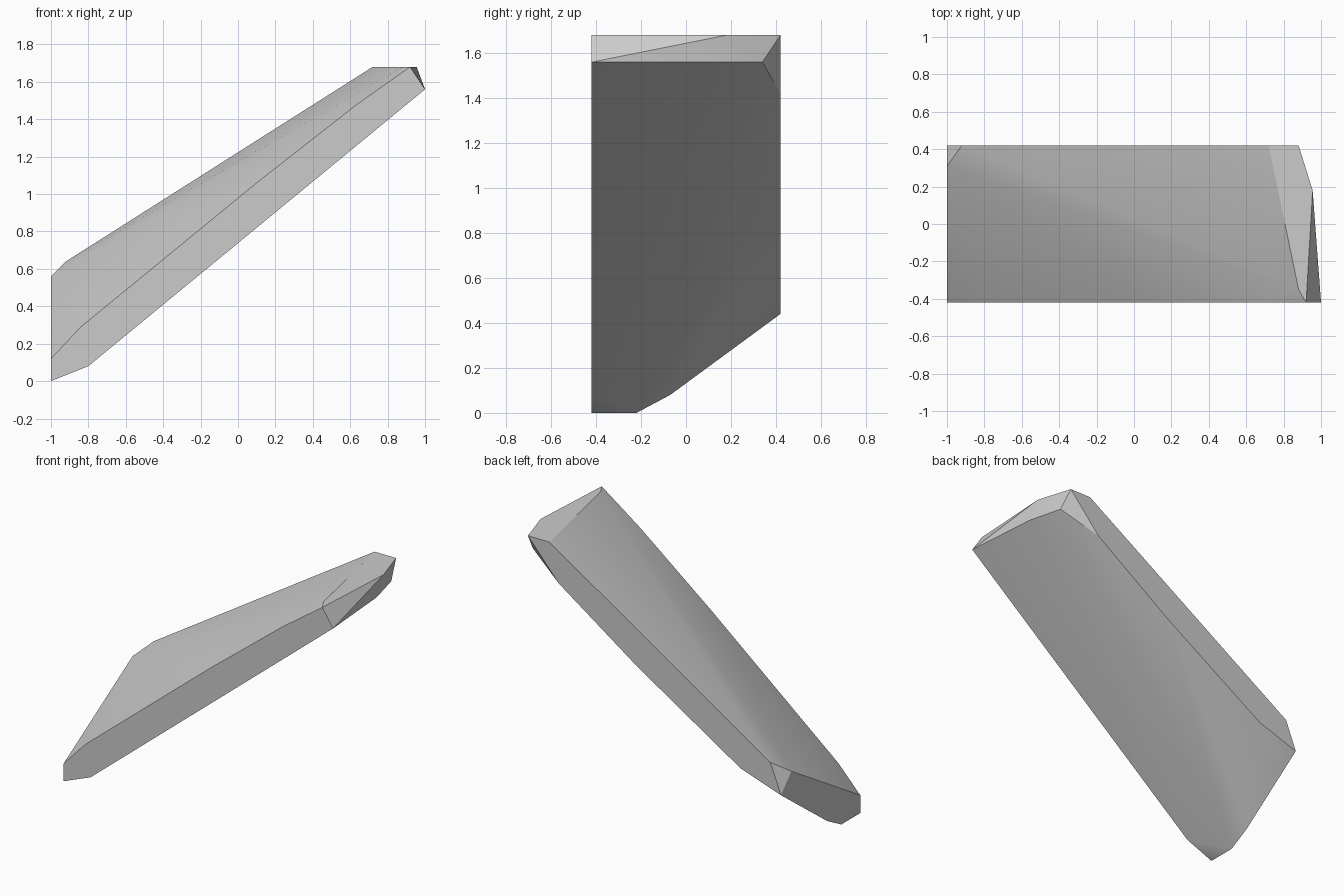
import bpy
import bmesh

cube = bpy.data.objects.get("Cube")
if cube:
    bpy.data.objects.remove(cube, do_unlink=True)

HALF_DEPTH = 0.42
TOP = 1.68

# One plain stone colour
stone = bpy.data.materials.new("stone_grey")
stone.use_nodes = True
stone.diffuse_color = (0.6, 0.6, 0.6, 1)
stone.node_tree.nodes["Principled BSDF"].inputs["Base Color"].default_value = stone.diffuse_color


def side_profile(y, points):
    """Place an x-z outline on a flat side."""
    return [(x, y, z) for x, z in points]


# Flat front side of the leaning slab
front = side_profile(-HALF_DEPTH, [
    (-1, 0), (-0.8, 0.08), (1, 1.56), (0.92, TOP),
    (0.63, 1.475), (0.1, 1.06), (-0.84, 0.29), (-1, 0.12)])

# Flat back side
back = side_profile(HALF_DEPTH, [
    (-1, 0.44), (-0.7, 0.54), (0.07, 1.02), (0.65, 1.42),
    (0.88, TOP), (0.72, TOP), (-0.92, 0.64)])

# Chipped corners of the low end and the high end
low_end = [(-1, -0.22, 0), (-1, -0.07, 0.08), (-1, 0.31, 0.56)]
high_end = [(0.955, 0.18, TOP), (0.88, -0.35, TOP),
            (0.96, 0.1, 1.56), (0.9, 0.34, 1.56)]

# Wrap the outlines into one solid block
bm = bmesh.new()
for co in front + back + low_end + high_end:
    bm.verts.new(co)
hull = bmesh.ops.convex_hull(bm, input=bm.verts[:])
loose = {v for v in hull["geom_interior"] if isinstance(v, bmesh.types.BMVert)}
bmesh.ops.delete(bm, geom=list(loose), context='VERTS')
bmesh.ops.dissolve_limit(bm, angle_limit=0.01, verts=bm.verts[:], edges=bm.edges[:])
bmesh.ops.recalc_face_normals(bm, faces=bm.faces[:])

mesh = bpy.data.meshes.new("leaning_stone_slab")
bm.to_mesh(mesh)
bm.free()
mesh.materials.append(stone)
slab = bpy.data.objects.new("leaning_stone_slab", mesh)
bpy.context.collection.objects.link(slab)

# Soft shading with crisp broken edges
bpy.ops.object.select_all(action='DESELECT')
slab.select_set(True)
bpy.context.view_layer.objects.active = slab
bpy.ops.object.shade_smooth_by_angle(angle=0.52)
